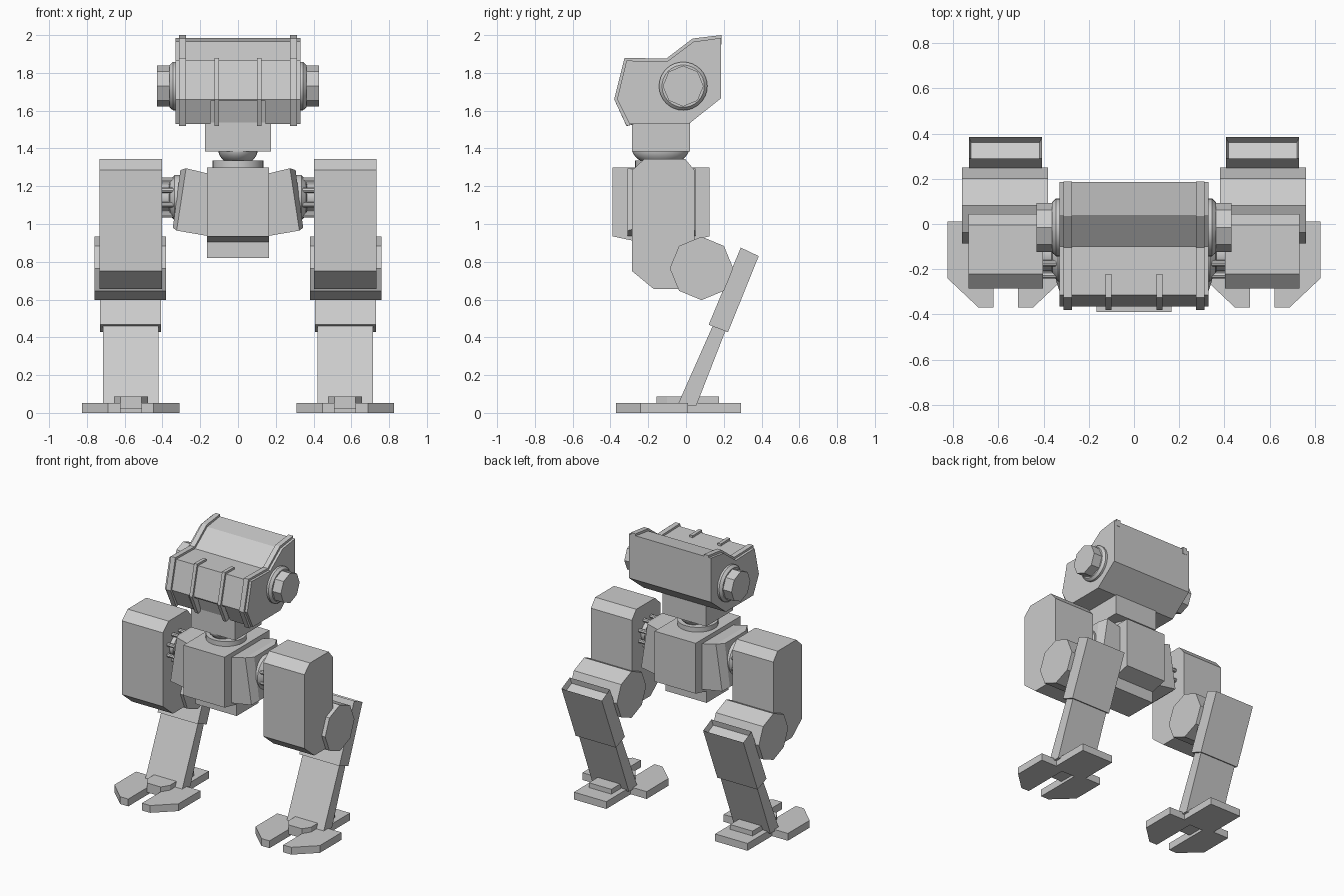
import bpy, bmesh
from math import pi, cos, sin
from mathutils import Matrix, Vector

if "Cube" in bpy.data.objects:
    bpy.data.objects.remove(bpy.data.objects["Cube"])


def finish(bm, name, mirror=False, smooth=False):
    bmesh.ops.recalc_face_normals(bm, faces=bm.faces)
    me = bpy.data.meshes.new(name)
    bm.to_mesh(me)
    bm.free()
    ob = bpy.data.objects.new(name, me)
    bpy.context.collection.objects.link(ob)
    if mirror:
        ob.modifiers.new("mirror", 'MIRROR')
    if smooth:
        bpy.ops.object.select_all(action='DESELECT')
        ob.select_set(True)
        bpy.context.view_layer.objects.active = ob
        bpy.ops.object.shade_smooth_by_angle()
    return ob


def loft(name, rings, **kw):
    """Skin closed rings of 3D points and cap both ends."""
    bm = bmesh.new()
    vs = [[bm.verts.new(p) for p in r] for r in rings]
    n = len(vs[0])
    for a, b in zip(vs, vs[1:]):
        for i in range(n):
            bm.faces.new((a[i], a[(i + 1) % n], b[(i + 1) % n], b[i]))
    bm.faces.new(vs[0])
    bm.faces.new(vs[-1])
    return finish(bm, name, **kw)


def side(name, pts, x0, x1, **kw):
    """Extrude a (y, z) profile along x."""
    return loft(name, [[(x, y, z) for y, z in pts] for x in (x0, x1)], **kw)


def plan(name, pts, z0, z1, **kw):
    """Extrude an (x, y) outline along z."""
    return loft(name, [[(x, y, z) for x, y in pts] for z in (z0, z1)], **kw)


def round_x(name, y, z, stations, n, **kw):
    """Turned shape along x from (x, radius) stations."""
    return loft(name, [[(x, y + r * sin(2 * pi * i / n), z + r * cos(2 * pi * i / n))
                        for i in range(n)] for x, r in stations], **kw)


def box(name, x0, x1, y0, y1, z0, z1, **kw):
    return side(name, [(y0, z0), (y1, z0), (y1, z1), (y0, z1)], x0, x1, **kw)


# Head shell with a recess in the lower front
head = side("head", [(-.30, 1.53), (-.365, 1.66), (-.315, 1.865), (-.10, 1.86), (.04, 1.965),
                     (.185, 1.985), (.185, 1.665), (.015, 1.53)], -.33, .33)
cutter = side("recess_cutter", [(-.45, 1.48), (-.45, 1.65), (-.325, 1.65), (-.265, 1.48)], -.145, .145)
cutter.hide_render = True
cutter.hide_viewport = True
cut = head.modifiers.new("recess", 'BOOLEAN')
cut.object = cutter
cut.operation = 'DIFFERENCE'
cut.solver = 'EXACT'

# Raised bands over the head
side("head_edge_band", [(-.315, 1.52), (-.38, 1.66), (-.325, 1.88), (-.105, 1.875), (.035, 1.982),
                        (.187, 2.0), (.187, 1.95), (.05, 1.93), (-.09, 1.82), (-.28, 1.82),
                        (-.33, 1.66), (-.27, 1.53)], .275, .312, mirror=True)
side("head_front_strip", [(-.315, 1.518), (-.38, 1.66), (-.325, 1.88), (-.22, 1.878), (-.22, 1.82),
                          (-.28, 1.82), (-.33, 1.66), (-.27, 1.53)], .10, .125, mirror=True)

# Ear discs and octagonal caps
round_x("ear_disc", -.015, 1.73, [(.32, .128), (.345, .128), (.362, .112)], 32, mirror=True, smooth=True)
round_x("ear_cap", -.015, 1.73, [(.35, .108), (.43, .108)], 8, mirror=True)

# Neck block, ball and collar
box("neck", -.176, .176, -.285, .02, 1.385, 1.54)
bm = bmesh.new()
bmesh.ops.create_uvsphere(bm, u_segments=28, v_segments=14, radius=1,
                          matrix=Matrix.Translation((0, -.135, 1.395)) @ Matrix.Diagonal((.105, .15, .085, 1)))
finish(bm, "neck_ball", smooth=True)
ring = [(.135 * cos(2 * pi * i / 32), -.135 + .135 * sin(2 * pi * i / 32)) for i in range(32)]
plan("neck_collar", ring, 1.29, 1.335, smooth=True)

# Torso with narrower pelvis below
side("torso", [(-.39, 1.30), (-.39, .935), (-.25, .905), (-.25, .82), (0, .82), (0, .905),
               (.125, .935), (.125, 1.30)], -.165, .165)


# Bevelled side panels that lean outwards toward the bottom
def panel_ring(xt, xb, y0, y1, zb, zt):
    return [(xb, y0, zb), (xb, y1, zb), (xt, y1, zt), (xt, y0, zt)]


loft("torso_side_panel", [panel_ring(.15, .15, -.31, .05, .935, 1.265),
                          panel_ring(.275, .325, -.31, .05, .965, 1.295),
                          panel_ring(.305, .345, -.25, -.01, .98, 1.285)], mirror=True)

# Hip joints: core, flange and ring of short rods
HY, HZ = -.135, 1.14
round_x("hip_core", HY, HZ, [(.28, .075), (.42, .075)], 24, mirror=True, smooth=True)
round_x("hip_flange", HY, HZ, [(.29, .12), (.335, .12), (.36, .095), (.365, .07)], 32, mirror=True, smooth=True)
bm = bmesh.new()
for i in range(8):
    a = 2 * pi * (i + .5) / 8
    m = (Matrix.Translation((.37, HY + .1 * sin(a), HZ + .1 * cos(a))) @ Matrix.Rotation(pi / 2, 4, 'Y'))
    bmesh.ops.create_cone(bm, cap_ends=True, segments=8, radius1=.014, radius2=.014, depth=.11, matrix=m)
finish(bm, "hip_rods", mirror=True, smooth=True)

# Thigh housing and octagonal knee drum
side("thigh", [(-.22, 1.345), (-.285, 1.285), (-.285, .75), (-.17, .655), (-.02, .655), (.045, .72),
               (.045, 1.285), (-.005, 1.345)], .403, .732, mirror=True)
round_x("knee_drum", .082, .765, [(.38, .168), (.76, .168)], 8, mirror=True)

# Upper shin sleeve with open top end
bm = bmesh.new()
rings = [[bm.verts.new((x, y, z)) for y, z in
          [(.29, .875), (.385, .83), (.222, .427), (.12, .467)]] for x in (.407, .73)]
bm.faces.new(rings[0])
bm.faces.new(rings[1])
sides = [bm.faces.new((rings[0][i], rings[0][(i + 1) % 4], rings[1][(i + 1) % 4], rings[1][i]))
         for i in range(4)]
bmesh.ops.recalc_face_normals(bm, faces=bm.faces)
bmesh.ops.inset_individual(bm, faces=[sides[0]], thickness=.014)
bmesh.ops.translate(bm, verts=list(sides[0].verts), vec=Vector((0, -.016, -.037)))
finish(bm, "shin_sleeve", mirror=True)

side("shin", [(.15, .48), (.215, .45), (.055, .04), (-.045, .04)], .42, .716, mirror=True)

# Feet: two chamfered toes, heel slab and instep block
FX = .567
for s, label in ((1, "outer"), (-1, "inner")):
    toe = [(.258, .01), (.258, -.24), (.12, -.37), (.055, -.37), (.055, .01)]
    plan(label + "_toe", [(FX + s * x, y) for x, y in toe], 0, .053, mirror=True)
box("heel", FX - .13, FX + .13, -.02, .29, 0, .053, mirror=True)
plan("instep", [(FX + x, y) for x, y in [(-.09, .175), (.09, .175), (.09, -.10), (.055, -.155),
                                         (-.055, -.155), (-.09, -.10)]], .02, .088, mirror=True)
